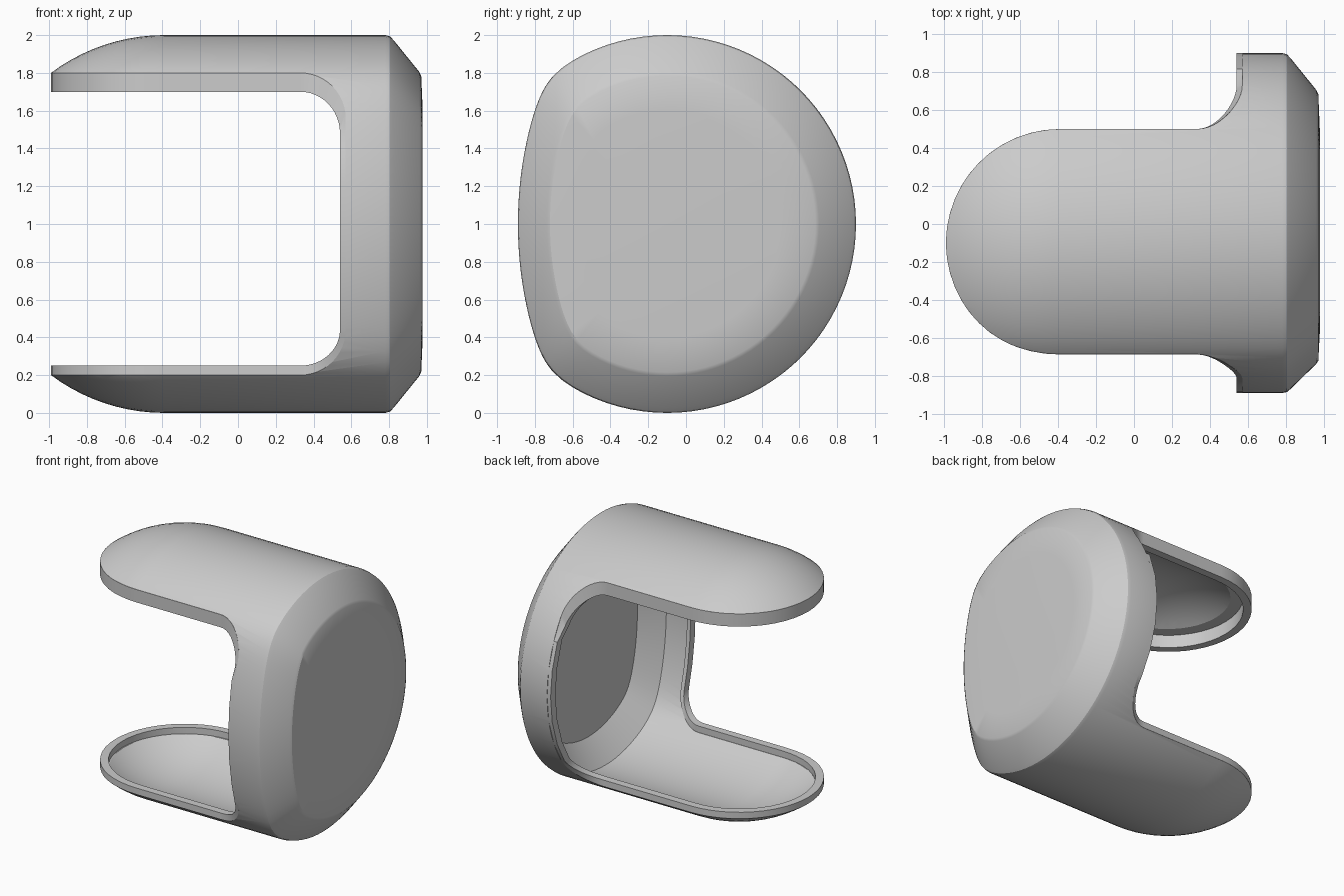
import bpy, bmesh
from math import sin, cos, pi, atan2, hypot, sqrt, radians

cube = bpy.data.objects.get("Cube")
if cube:
    bpy.data.objects.remove(cube, do_unlink=True)

CY, DOME_X = -0.1, -0.39      # section centre in y, dome centre in x
SIDES = 96

grey = bpy.data.materials.new("plain_grey")
grey.use_nodes = True
colour = (0.6, 0.6, 0.6, 1)
grey.diffuse_color = colour
grey.node_tree.nodes["Principled BSDF"].inputs["Base Color"].default_value = colour


def make(name, verts, faces):
    mesh = bpy.data.meshes.new(name)
    mesh.from_pydata(verts, [], faces)
    bm = bmesh.new()
    bm.from_mesh(mesh)
    bmesh.ops.remove_doubles(bm, verts=bm.verts, dist=1e-5)
    bmesh.ops.recalc_face_normals(bm, faces=bm.faces)
    bm.to_mesh(mesh)
    bm.free()
    mesh.materials.append(grey)
    ob = bpy.data.objects.new(name, mesh)
    bpy.context.collection.objects.link(ob)
    return ob


def section_radius(a):
    """Round section whose front is flattened by a larger arc."""
    c = cos(a)
    b = 1.31 * c
    flat = b + sqrt(b * b + 2.1 ** 2 - 1.31 ** 2)
    return (1 + flat ** -32) ** (-1 / 32)


def loft(name, profile, zc):
    """Rings of the section along x, from (x, scale) pairs."""
    verts, faces = [], []
    for x, s in profile:
        for i in range(SIDES):
            a = 2 * pi * i / SIDES
            r = s * section_radius(a)
            verts.append((x, CY + r * cos(a), zc + r * sin(a)))
    for k in range(len(profile) - 1):
        for i in range(SIDES):
            j = (i + 1) % SIDES
            faces.append((k * SIDES + i, k * SIDES + j,
                          (k + 1) * SIDES + j, (k + 1) * SIDES + i))
    faces.append(tuple(range(SIDES)))
    faces.append(tuple(range(len(verts) - SIDES, len(verts))))
    return make(name, verts, faces)


def dome(radius, n=24):
    return [(DOME_X - radius * cos(t), radius * sin(t))
            for t in [0.02 + (pi / 2 - 0.02) * i / n for i in range(n + 1)]]


# Shell body and its hollow
shell = loft("shell", dome(1) + [(0.78, 1), (0.805, 0.993), (0.825, 0.972),
                                 (0.96, 0.805), (0.97, 0.785), (0.978, 0.6)], 1)
hollow = loft("hollow_cutter", dome(0.94) + [(0.76, 0.94), (0.91, 0.76)], 0.975)

# Window outline: pairs of (outer point, inner lip point) in x and z
N = 12
window = [((DOME_X - 0.6 * cos(t), 1.8), (DOME_X - 0.6 * cos(t), 1.7))
          for t in [pi / 2 * i / N for i in range(N + 1)]]
for i in range(N + 1):
    s, c = sin(pi / 2 * i / N), cos(pi / 2 * i / N)
    window.append(((0.33 + 0.24 * s, 1.56 + 0.24 * c), (0.33 + 0.21 * s, 1.48 + 0.22 * c)))
for z in (1.4, 1.2, 1.0, 0.8, 0.6):
    window.append(((0.57, z), (0.54, z)))
for i in range(N + 1):
    s, c = sin(pi / 2 * i / N), cos(pi / 2 * i / N)
    window.append(((0.33 + 0.24 * c, 0.44 - 0.24 * s), (0.33 + 0.21 * c, 0.44 - 0.19 * s)))
window += [((o[0], 0.2), (o[0], 0.25)) for o, _ in reversed(window[:N + 1])]

# Window cutter running through from front to back
outline = [(-2, 1.8)] + [o for o, _ in window[N + 1:-N - 1]] + [(-2, 0.2)]
n = len(outline)
cutter = make("window_cutter",
              [(x, y, z) for y in (-2, 2) for x, z in outline],
              [tuple(range(n)), tuple(range(n, 2 * n))] +
              [(i, (i + 1) % n, n + (i + 1) % n, n + i) for i in range(n)])

for tool in (hollow, cutter):
    tool.hide_render = True
    mod = shell.modifiers.new("cut", 'BOOLEAN')
    mod.operation, mod.solver, mod.object = 'DIFFERENCE', 'EXACT', tool
    bpy.context.view_layer.objects.active = shell
    bpy.ops.object.modifier_apply(modifier=mod.name)
for tool in (hollow, cutter):
    bpy.data.objects.remove(tool, do_unlink=True)


def surface_y(x, z, side):
    """Depth of the shell surface at x, z on the front (-1) or back (1)."""
    s = sqrt(1 - min(0, x - DOME_X) ** 2)
    lo, hi = 0.0, 1.2
    for _ in range(40):
        m = (lo + hi) / 2
        if hypot(m, z - 1) < s * section_radius(atan2(z - 1, side * m)):
            lo = m
        else:
            hi = m
    return CY + side * lo


# Lip around the whole opening
rings = []
path = [(p, -1) for p in window] + [(p, 1) for p in window[-2:0:-1]]
for ((xo, zo), (xi, zi)), side in path:
    y = surface_y(xo, zo, side)
    if xo < DOME_X - 0.599:
        y = CY
    dx, dy = max(xo, DOME_X) - xo, CY - y
    k = 0.06 / hypot(dx, dy)
    dx, dy = dx * k, dy * k
    rings.append([(xo, y, zo), (xi, y, zi),
                  (xi + dx, y + dy, zi), (xo + dx, y + dy, zo)])
m = len(rings)
lip = make("opening_lip", [v for r in rings for v in r],
           [(4 * i + j, 4 * i + (j + 1) % 4,
             4 * ((i + 1) % m) + (j + 1) % 4, 4 * ((i + 1) % m) + j)
            for i in range(m) for j in range(4)])

for ob in (shell, lip):
    bpy.ops.object.select_all(action='DESELECT')
    ob.select_set(True)
    bpy.context.view_layer.objects.active = ob
    bpy.ops.object.shade_smooth_by_angle(angle=radians(25))
